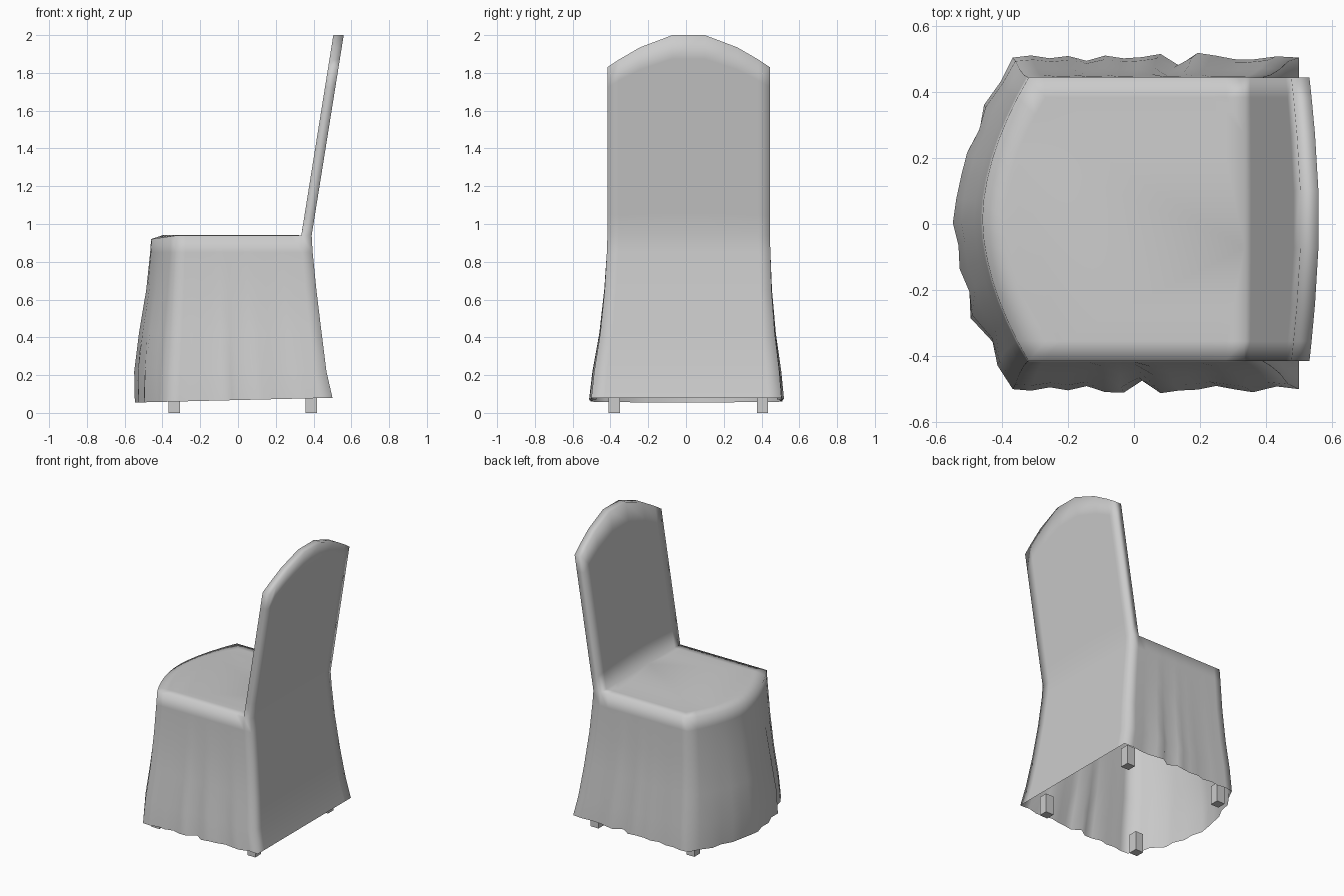
import bpy, bmesh, math

if "Cube" in bpy.data.objects:
    bpy.data.objects.remove(bpy.data.objects["Cube"])

YC = 0.014                                     # side-to-side centre of the upper cover
COLS = [-1, -0.86, -0.6, -0.2, 0.2, 0.6, 0.86, 1]
SIDE = [0.0775, 0.16] + [0.16 + 0.84 * i / 13 for i in range(1, 14)]
NF = 14
SEAT_BACK = 0.335


def fold(s):
    """Irregular cloth ripple along the perimeter."""
    return 0.5 * math.sin(s * 41) + 0.35 * math.sin(s * 67 + 1.3) + 0.3 * math.sin(s * 23 + 0.6)


def outline(z, xf, xc, xb, hy, amp, yc):
    """One horizontal ring of the cover: back, +y side, bowed front, -y side."""
    def height(x):
        if z < 0.1:                            # hem slopes down to the front
            return 0.055 + 0.025 * (x + 0.54) / 1.04
        if z > 0.93:                           # seat rim dips at the bowed front
            return z - 0.02 * max(0, (xc - x) / (xc - xf))
        return z
    pts = [(xb, yc + hy * v) for v in COLS]
    for f in SIDE:
        d = amp * fold(f) * math.sin(math.pi * min(1, f * 1.02)) ** 0.4 if f < 0.98 else 0
        pts.append((xb + (xc - xb) * f, yc + hy + d))
    for i in range(1, NF):
        v = 1 - 2 * i / NF
        d = 1.1 * amp * fold(2 + v * 0.5)
        pts.append((xc + (xf - xc) * (1 - abs(v) ** 1.8) - d, yc + hy * v))
    for f in reversed(SIDE):
        d = amp * fold(4 + f) * math.sin(math.pi * min(1, f * 1.02)) ** 0.4 if f < 0.98 else 0
        pts.append((xb + (xc - xb) * f, yc - hy - d))
    return [(x, y, height(x)) for x, y in pts]


bm = bmesh.new()


def add(points):
    return [bm.verts.new(p) for p in points]


def strip(a, b, closed=False):
    n = len(a)
    for i in range(n if closed else n - 1):
        j = (i + 1) % n
        bm.faces.new((a[i], a[j], b[j], b[i]))


# Draped skirt
LEVELS = [
    (0.94, -0.46, -0.32, 0.39, 0.43, 0, YC),
    (0.85, -0.465, -0.325, 0.395, 0.433, 0, YC),
    (0.65, -0.485, -0.335, 0.415, 0.442, 0.004, 0.011),
    (0.42, -0.522, -0.348, 0.443, 0.462, 0.010, 0.008),
    (0.22, -0.545, -0.36, 0.468, 0.490, 0.018, 0.004),
    (0.06, -0.54, -0.368, 0.50, 0.503, 0.024, 0.002),
]
rings = [add(outline(*lv)) for lv in LEVELS]
for a, b in zip(rings, rings[1:]):
    strip(a, b, True)
top = rings[0]

# Leaning backrest with an arched top
ARCH = {1: 1.83, 0.86: 1.87, 0.6: 1.935, 0.2: 2.0}


def back_row(x0, t):
    row = []
    for v in COLS:
        z = 0.94 + (ARCH[abs(v)] - 0.94) * t
        row.append((x0 + 0.16 * (z - 0.94), YC + 0.43 * v, z))
    return add(row)


ROWS = (0, 0.12, 0.5, 0.88, 1)
rear = [top[:len(COLS)]] + [back_row(0.39, t) for t in ROWS[1:]]
front = [back_row(SEAT_BACK, t) for t in ROWS]
for rows in (rear, front):
    for a, b in zip(rows, rows[1:]):
        strip(a, b)
strip(rear[-1], front[-1])
for k in (0, -1):
    strip([r[k] for r in rear], [r[k] for r in front])

# Seat cushion: soft rim and flat centre
rim = top[len(COLS):]
inner = add([(SEAT_BACK + (v.co.x - SEAT_BACK) * 0.92, YC + (v.co.y - YC) * 0.86, 0.942)
             for v in rim])
for v in (inner[0], inner[-1]):
    v.co.z = 0.94
strip(rim, inner)
bm.faces.new(inner + front[0][2:-2])

bmesh.ops.remove_doubles(bm, verts=bm.verts, dist=0.0015)
bmesh.ops.recalc_face_normals(bm, faces=bm.faces)
for f in bm.faces:
    f.smooth = True
mesh = bpy.data.meshes.new("chair_cover")
bm.to_mesh(mesh)
bm.free()
cover = bpy.data.objects.new("chair_cover", mesh)
bpy.context.collection.objects.link(cover)

# Square feet peeking out below the hem
for xn, x in (("front", -0.338), ("rear", 0.388)):
    for yn, y in (("right", -0.38), ("left", 0.405)):
        bpy.ops.mesh.primitive_cube_add(size=1, location=(x, y, 0.065))
        leg = bpy.context.object
        leg.name = f"{xn}_{yn}_leg"
        leg.scale = (0.06, 0.06, 0.13)
